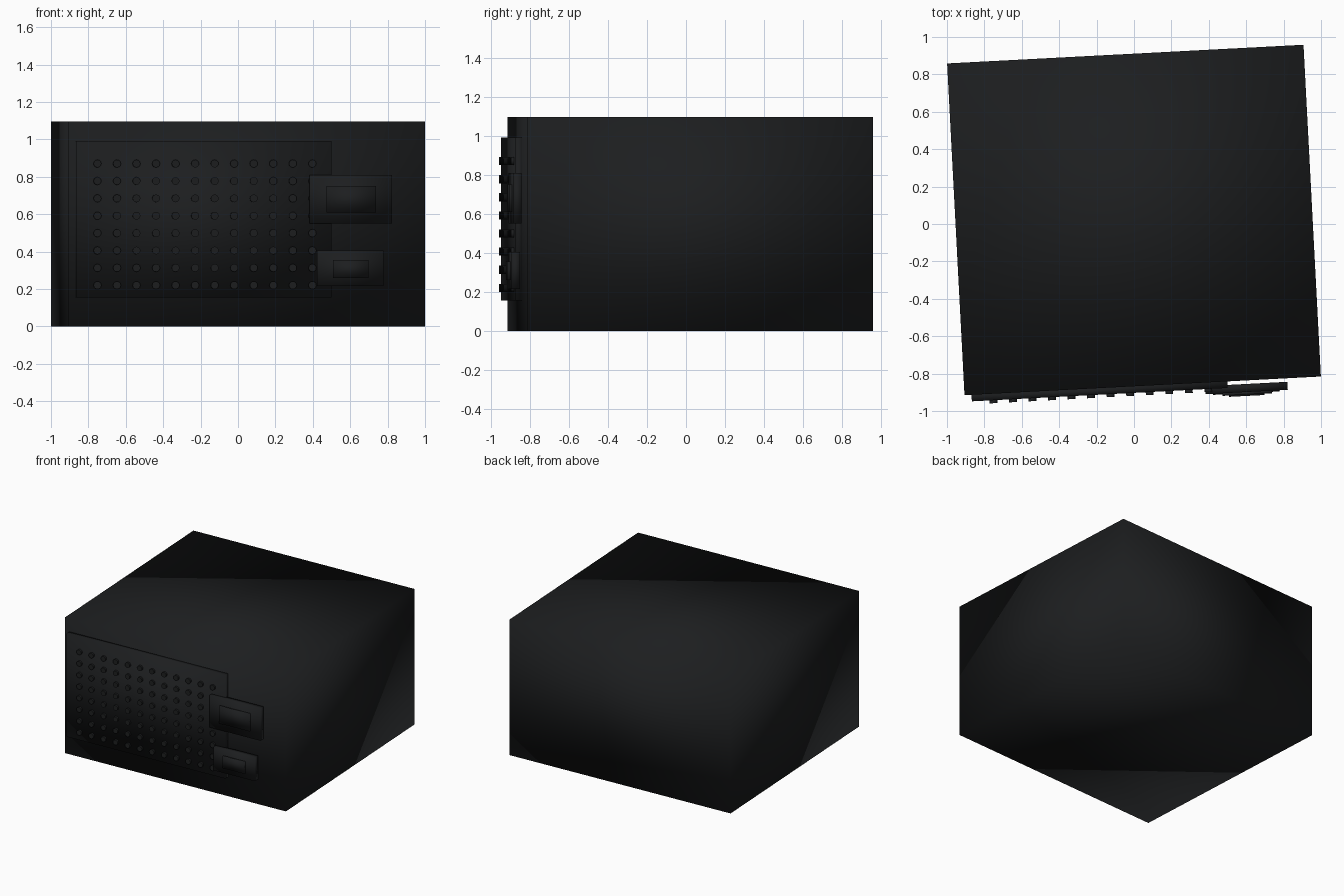
import bpy, math
from mathutils import Matrix, Vector

if "Cube" in bpy.data.objects:
    bpy.data.objects.remove(bpy.data.objects["Cube"])

# The whole model is turned 3 degrees about z
FRAME = Matrix.Translation((0, 0.0215, 0)) @ Matrix.Rotation(math.radians(3), 4, 'Z')
HALF_W, HALF_D, HEIGHT = 0.954, 0.888, 1.095
SHIFT = 0.0465          # offset between front-view x and local x on the front face

mat = bpy.data.materials.new("black_metal")
mat.diffuse_color = (0.012, 0.013, 0.014, 1)
mat.use_nodes = True
mat.node_tree.nodes["Principled BSDF"].inputs["Base Color"].default_value = mat.diffuse_color


def finish(ob, name, smooth_all=False):
    ob.name = name
    ob.data.materials.append(mat)
    if smooth_all:
        bpy.ops.object.shade_smooth()
    else:
        bpy.ops.object.shade_smooth_by_angle(angle=math.radians(35))
    return ob


def block(name, x0, x1, y0, y1, z0, z1, smooth_all=False):
    bpy.ops.mesh.primitive_cube_add(size=1)
    ob = bpy.context.object
    centre = Vector(((x0 + x1) / 2, (y0 + y1) / 2, (z0 + z1) / 2))
    size = Matrix.Diagonal((x1 - x0, y1 - y0, z1 - z0, 1))
    ob.data.transform(FRAME @ Matrix.Translation(centre) @ size)
    return finish(ob, name, smooth_all)


def front_block(name, x0, x1, d0, d1, z0, z1):
    """Block on the front face: x from the front view, d = distance out."""
    return block(name, x0 - SHIFT, x1 - SHIFT, -HALF_D - d1, -HALF_D - d0, z0, z1, True)


# Main housing
block("housing", -HALF_W, HALF_W, -HALF_D, HALF_D, 0, HEIGHT, True)

# Front plate
front_block("front_plate", -0.87, 0.50, -0.005, 0.035, 0.155, 0.99)

# Grid of studs sharing one mesh
bpy.ops.mesh.primitive_cylinder_add(vertices=12, radius=0.021, depth=0.03)
stud = bpy.context.object
stud.data.transform(FRAME.to_3x3().to_4x4() @ Matrix.Rotation(math.pi / 2, 4, 'X'))
finish(stud, "stud")
for col in range(12):
    for row in range(8):
        ob = stud
        if col or row:
            ob = stud.copy()
            bpy.context.collection.objects.link(ob)
        x = -0.755 + col * 0.1046 - SHIFT
        ob.location = FRAME @ Vector((x, -HALF_D - 0.036, 0.22 + row * 0.0929))

# Large and small latches with raised centres
front_block("large_latch", 0.38, 0.82, 0.019, 0.062, 0.55, 0.81)
front_block("large_latch_button", 0.47, 0.735, 0.058, 0.076, 0.61, 0.75)
front_block("small_latch", 0.42, 0.775, 0.025, 0.068, 0.215, 0.405)
front_block("small_latch_button", 0.505, 0.695, 0.064, 0.083, 0.26, 0.355)
